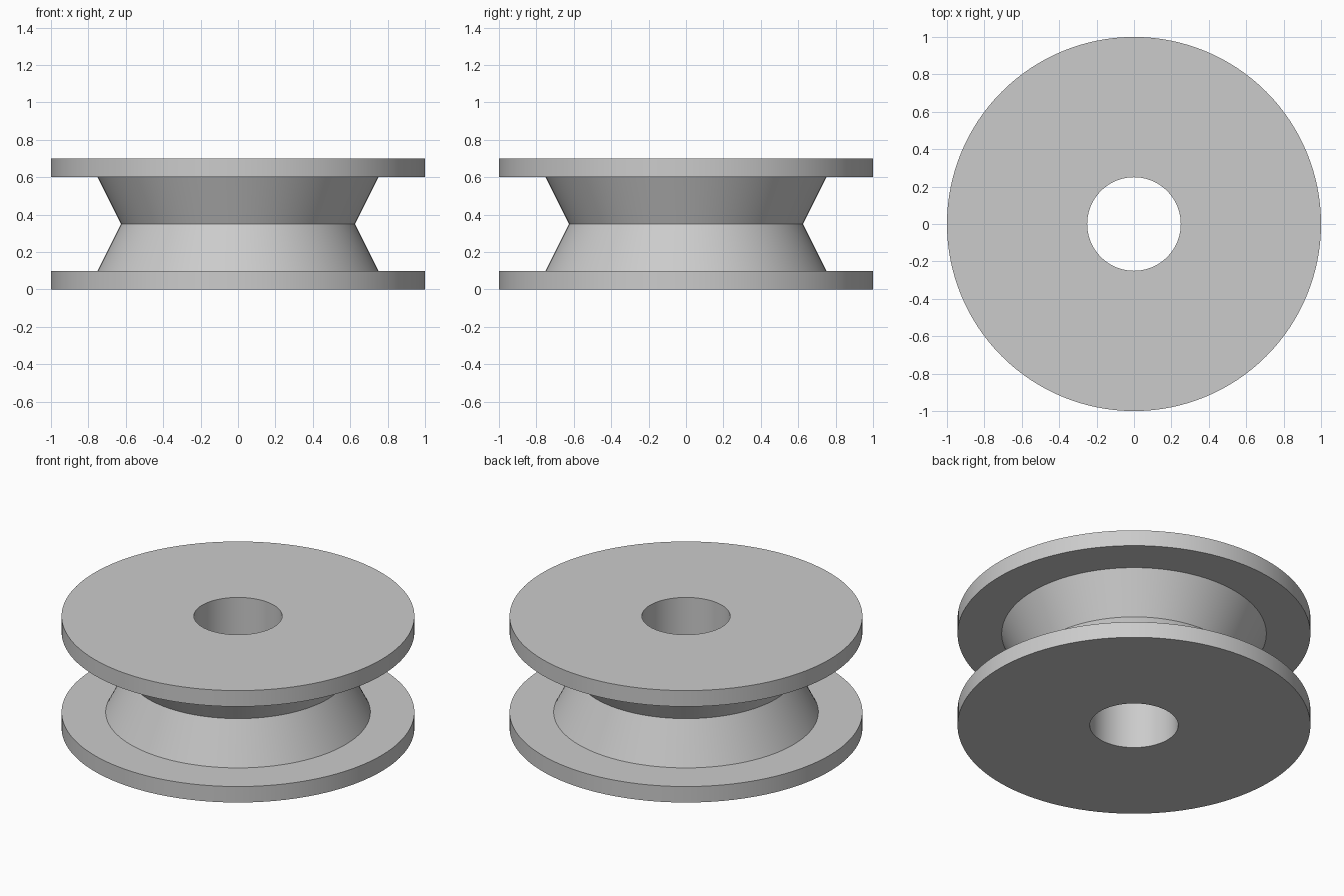
import bpy
import bmesh
import math

if "Cube" in bpy.data.objects:
    bpy.data.objects.remove(bpy.data.objects["Cube"], do_unlink=True)

SEGMENTS = 128
HEIGHT = 0.7
RIM, SHOULDER, WAIST, BORE = 1.0, 0.75, 0.625, 0.25
FLANGE = 0.1

# Single plain grey
grey = bpy.data.materials.new("grey")
grey.use_nodes = True
colour = (0.6, 0.6, 0.6, 1)
grey.diffuse_color = colour
grey.node_tree.nodes["Principled BSDF"].inputs["Base Color"].default_value = colour


def lathe(name, profile):
    """Revolve a closed (radius, height) outline around the z axis."""
    bm = bmesh.new()
    rings = []
    for r, z in profile:
        angles = [math.tau * i / SEGMENTS for i in range(SEGMENTS)]
        rings.append([bm.verts.new((r * math.cos(a), r * math.sin(a), z)) for a in angles])
    for k, ring in enumerate(rings):
        above = rings[(k + 1) % len(rings)]
        for i in range(SEGMENTS):
            j = (i + 1) % SEGMENTS
            bm.faces.new((ring[i], ring[j], above[j], above[i]))
    bmesh.ops.recalc_face_normals(bm, faces=bm.faces)
    mesh = bpy.data.meshes.new(name)
    bm.to_mesh(mesh)
    bm.free()
    mesh.materials.append(grey)
    obj = bpy.data.objects.new(name, mesh)
    bpy.context.collection.objects.link(obj)
    bpy.ops.object.select_all(action="DESELECT")
    obj.select_set(True)
    bpy.context.view_layer.objects.active = obj
    bpy.ops.object.shade_smooth_by_angle(angle=math.radians(30))
    return obj


# Grooved wheel: lower half outline mirrored about mid height, closed by the bore
lower = [(BORE, 0), (RIM, 0), (RIM, FLANGE), (SHOULDER, FLANGE)]
upper = [(r, HEIGHT - z) for r, z in reversed(lower)]
lathe("grooved_wheel", lower + [(WAIST, HEIGHT / 2)] + upper)
